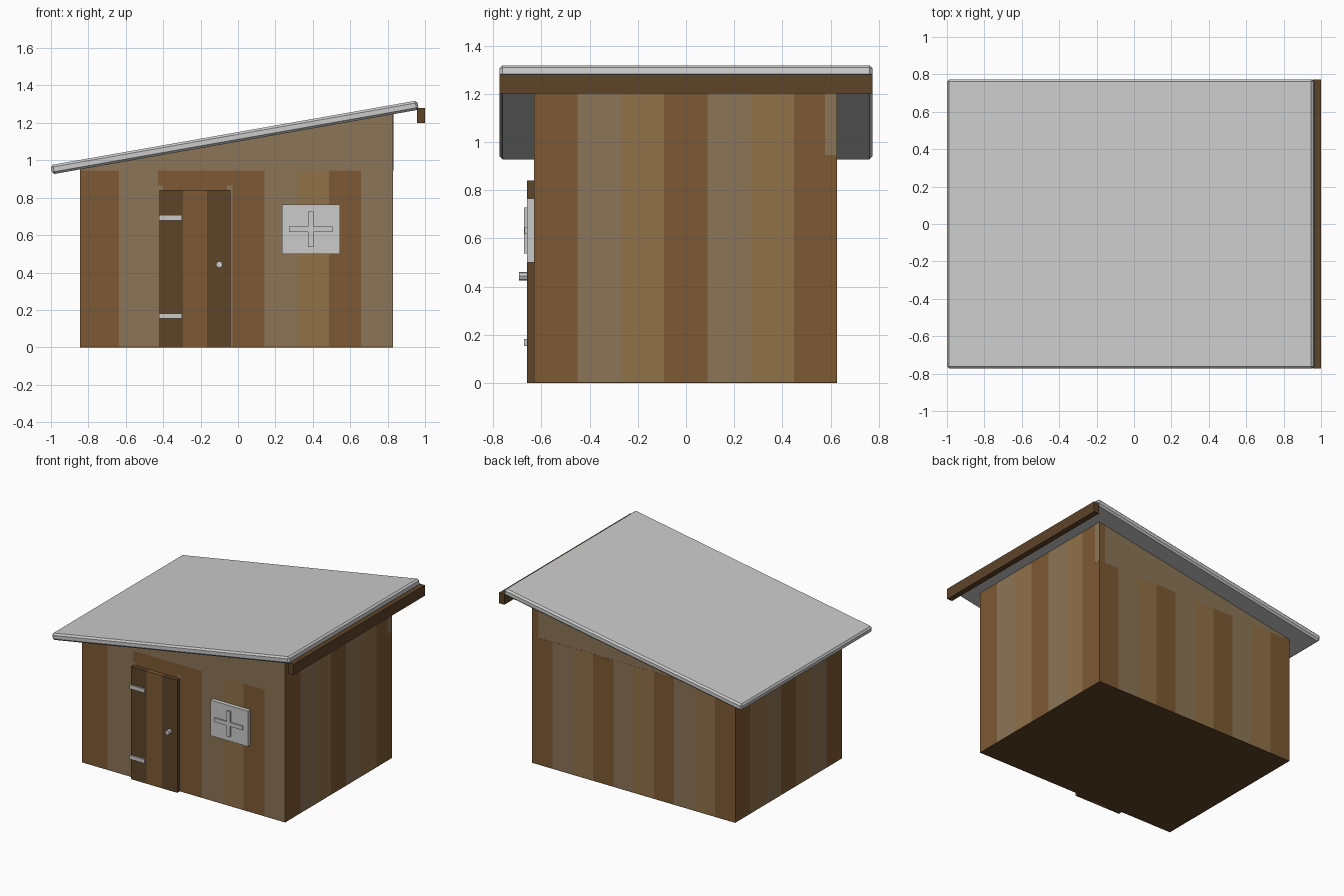
import bpy, math

if "Cube" in bpy.data.objects:
    bpy.data.objects.remove(bpy.data.objects["Cube"])

def material(name, rgb):
    m = bpy.data.materials.new(name)
    m.diffuse_color = (*rgb, 1)
    m.use_nodes = True
    m.node_tree.nodes["Principled BSDF"].inputs["Base Color"].default_value = m.diffuse_color
    return m

BROWN = material("brown_wood", (0.205, 0.100, 0.033))
WORN = material("worn_wood", (0.260, 0.178, 0.096))
TAN = material("tan_wood", (0.280, 0.165, 0.066))
DARK = material("dark_wood", (0.110, 0.056, 0.022))
PLANKS = [BROWN, WORN, TAN]

SLOPE = math.radians(10)
LEFT, RIGHT, FRONT, BACK = -0.845, 0.83, -0.63, 0.6275
EAVE, BASE, THICK = 0.945, 0.004, 0.05

def under_roof(x):
    return 1.1 + math.tan(SLOPE) * (x + 0.0175)

def prism(name, profile, y0, y1, mat=None):
    """Extrude an x-z outline along y."""
    n = len(profile)
    verts = [(x, y, z) for y in (y0, y1) for x, z in profile]
    faces = [list(range(n)), list(range(2 * n - 1, n - 1, -1))]
    faces += [[i, i + n, (i + 1) % n + n, (i + 1) % n] for i in range(n)]
    mesh = bpy.data.meshes.new(name)
    mesh.from_pydata(verts, [], faces)
    ob = bpy.data.objects.new(name, mesh)
    bpy.context.collection.objects.link(ob)
    if mat:
        mesh.materials.append(mat)
    return ob

def box(name, x0, x1, y0, y1, z0, z1, mat=None):
    return prism(name, [(x0, z0), (x1, z0), (x1, z1), (x0, z1)], y0, y1, mat)

# Floor
box("floor", LEFT, RIGHT, FRONT, BACK, 0, BASE, DARK)

# Front planks, leaving the doorway open
D0, D1, DTOP = -0.427, -0.03, 0.865
front = [(LEFT, -0.637), (-0.637, D0), (D1, 0.143), (0.143, 0.316),
         (0.316, 0.487), (0.487, 0.658), (0.658, RIGHT - 0.0005)]
for i, (a, b) in enumerate(front):
    mat = PLANKS[i % 3 if i < 2 else (i - 2) % 3]
    box("front_plank", a, b, FRONT, FRONT + THICK, BASE, EAVE, mat)
box("door_lintel", D0, D1, FRONT, FRONT + THICK, DTOP, EAVE, BROWN)

# Back planks
w = (RIGHT - LEFT - 0.001) / 10
for i in range(10):
    x = RIGHT - 0.0005 - w * (i + 1)
    box("back_plank", x, x + w, BACK - THICK, BACK, BASE, EAVE, PLANKS[i % 3])

# Side planks, cut to the roof slope
w = (BACK - FRONT - 0.001) / 7
for name, x0, x1 in (("left_plank", LEFT - 0.0005, LEFT + THICK),
                     ("right_plank", RIGHT - THICK, RIGHT)):
    outline = [(x0, BASE), (x1, BASE), (x1, under_roof(x1)), (x0, under_roof(x0))]
    for i in range(7):
        y = FRONT + 0.0005 + w * i
        prism(name, outline, y, y + w, PLANKS[i % 3])

# Sloped gable panels above the planks
for name, y0, y1, x1 in (("front_gable", FRONT, FRONT + THICK, RIGHT - 0.0005),
                         ("back_gable", BACK - THICK, BACK - 0.001, RIGHT + 0.001)):
    prism(name, [(LEFT, EAVE), (x1, EAVE), (x1, under_roof(x1)),
                 (LEFT, under_roof(LEFT))], y0, y1, WORN)

# Roof slab with softened edges
roof = box("roof", -0.995, 0.995, -0.773, 0.773, -0.025, 0.025)
roof.location = (-0.0175, 0, 1.1225)
roof.rotation_euler = (0, -SLOPE, 0)
bev = roof.modifiers.new("edge_bevel", 'BEVEL')
bev.width = 0.012
bev.segments = 1

# Fascia board on the high side
box("fascia", 0.958, 1.0, -0.773, 0.773, 1.2, 1.28, DARK)

# Door frame set in the doorway
box("frame_left", D0, -0.40, FRONT + 0.002, FRONT + THICK, BASE, DTOP, WORN)
box("frame_right", -0.06, D1, FRONT + 0.002, FRONT + THICK, BASE, DTOP, WORN)
box("frame_top", -0.40, -0.06, FRONT + 0.002, FRONT + THICK, 0.82, DTOP, BROWN)

# Door boards, hinges and knob
for i in range(3):
    x = -0.42 + i * 0.127
    box("door_board", x, x + 0.127, -0.66, -0.61, 0, 0.84, BROWN if i == 1 else DARK)
for z in (0.168, 0.693):
    box("hinge", -0.423, -0.30, -0.673, -0.658, z - 0.014, z + 0.014)
ring = [(-0.1 + 0.018 * math.cos(k * math.pi / 4), 0.443 + 0.018 * math.sin(k * math.pi / 4))
        for k in range(8)]
prism("door_knob", ring, -0.693, -0.658)

# Window with cross bars
box("window_panel", 0.235, 0.545, -0.66, -0.625, 0.5, 0.765)
box("window_bar_upright", 0.375, 0.403, -0.672, -0.658, 0.537, 0.727)
box("window_bar_across", 0.273, 0.505, -0.671, -0.658, 0.617, 0.646)
